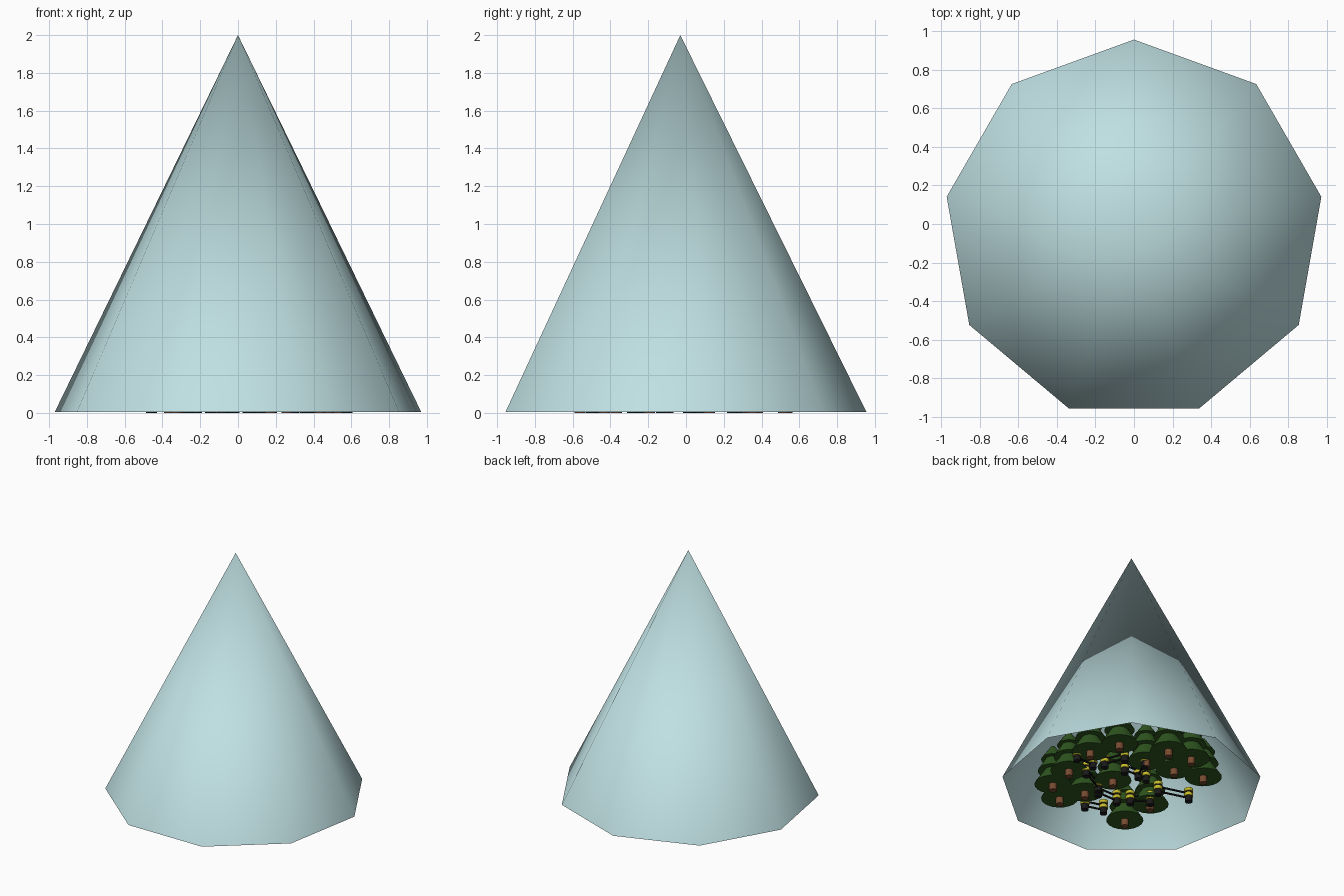
import bpy, math
from mathutils import Vector, Matrix

if "Cube" in bpy.data.objects:
    bpy.data.objects.remove(bpy.data.objects["Cube"])

CY = -0.03                      # cone axis in y
TURN = math.radians(50)         # layout axes of the small scene inside


def material(name, r, g, b):
    m = bpy.data.materials.new(name)
    m.diffuse_color = (r, g, b, 1)
    m.use_nodes = True
    m.node_tree.nodes["Principled BSDF"].inputs["Base Color"].default_value = m.diffuse_color
    return m


GLASS = material("pale_blue", 0.52, 0.74, 0.76)
GREEN = material("leaf_green", 0.03, 0.10, 0.015)
BROWN = material("bark_brown", 0.18, 0.07, 0.03)
YELLOW = material("stripe_yellow", 0.55, 0.48, 0.02)
BLACK = material("black", 0.01, 0.01, 0.01)


def at(r, s, z=0.0):
    """Sideways r and forward s, turned about the cone axis."""
    c, n = math.cos(TURN), math.sin(TURN)
    return Vector((-n * r + c * s, c * r + n * s + CY, z))


def tapered(name, base, z0, z1, r0, r1, mat, sides=16):
    bpy.ops.mesh.primitive_cone_add(vertices=sides, radius1=r0, radius2=r1,
                                    depth=z1 - z0,
                                    location=base + Vector((0, 0, (z0 + z1) / 2)))
    o = bpy.context.object
    o.name = name
    o.data.materials.append(mat)
    bpy.ops.object.shade_smooth_by_angle(angle=math.radians(40))
    return o


def rail(name, a, b, radius):
    d = b - a
    bpy.ops.mesh.primitive_cylinder_add(vertices=8, radius=radius, depth=d.length,
                                        location=(a + b) / 2,
                                        rotation=d.to_track_quat('Z', 'Y').to_euler())
    o = bpy.context.object
    o.name = name
    o.data.materials.append(BLACK)


# open nine-sided cone cover, smooth shaded
bpy.ops.mesh.primitive_cone_add(vertices=9, radius1=0.985, radius2=0, depth=1.995,
                                end_fill_type='NOTHING', location=(0, CY, 1.0025))
cover = bpy.context.object
cover.name = "cone_cover"
cover.data.materials.append(GLASS)
bpy.ops.object.shade_smooth()

# trees: trunk and three stacked skirts
trees = [(-0.59, -0.03), (-0.54, -0.24), (-0.47, 0.18), (-0.35, -0.15),
         (-0.09, 0.58), (0.11, 0.32), (0.32, 0.19), (0.54, 0.08),
         (0.45, 0.36), (0.14, -0.33), (-0.05, -0.57), (-0.14, 0.03),
         (-0.31, 0.46), (0.28, 0.48)]
for i, (r, s) in enumerate(trees):
    p = at(r, s)
    tapered(f"trunk_{i}", p, 0.0, 0.07, 0.03, 0.03, BROWN, 12)
    for k, (z0, z1, r0, r1) in enumerate([(0.055, 0.18, 0.14, 0.06),
                                          (0.17, 0.28, 0.115, 0.05),
                                          (0.27, 0.38, 0.09, 0.015)]):
        tapered(f"foliage_{i}_{k}", p, z0, z1, r0, r1, GREEN, 20)

# striped barriers: two posts joined by two rails
barriers = [((-0.41, 0.41), (-0.29, 0.30)), ((-0.20, 0.31), (-0.05, 0.40)),
            ((-0.05, 0.22), (0.11, 0.10)), ((-0.34, 0.18), (-0.25, -0.05)),
            ((-0.35, -0.32), (-0.21, -0.38)), ((-0.11, -0.24), (-0.25, -0.12)),
            ((-0.01, -0.24), (0.14, -0.25)), ((0.20, -0.10), (0.43, -0.20)),
            ((0.10, 0.32), (0.05, 0.14))]
for i, ends in enumerate(barriers):
    a, b = (at(*e) for e in ends)
    for j, p in enumerate((a, b)):
        tapered(f"post_{i}_{j}", p, 0.0, 0.115, 0.028, 0.028, BLACK, 12)
        for k, z in enumerate((0.045, 0.085)):
            tapered(f"stripe_{i}_{j}_{k}", p, z, z + 0.025, 0.034, 0.034, YELLOW, 12)
    for k, z in enumerate((0.035, 0.075)):
        up = Vector((0, 0, z))
        rail(f"rail_{i}_{k}", a + up, b + up, 0.008)
